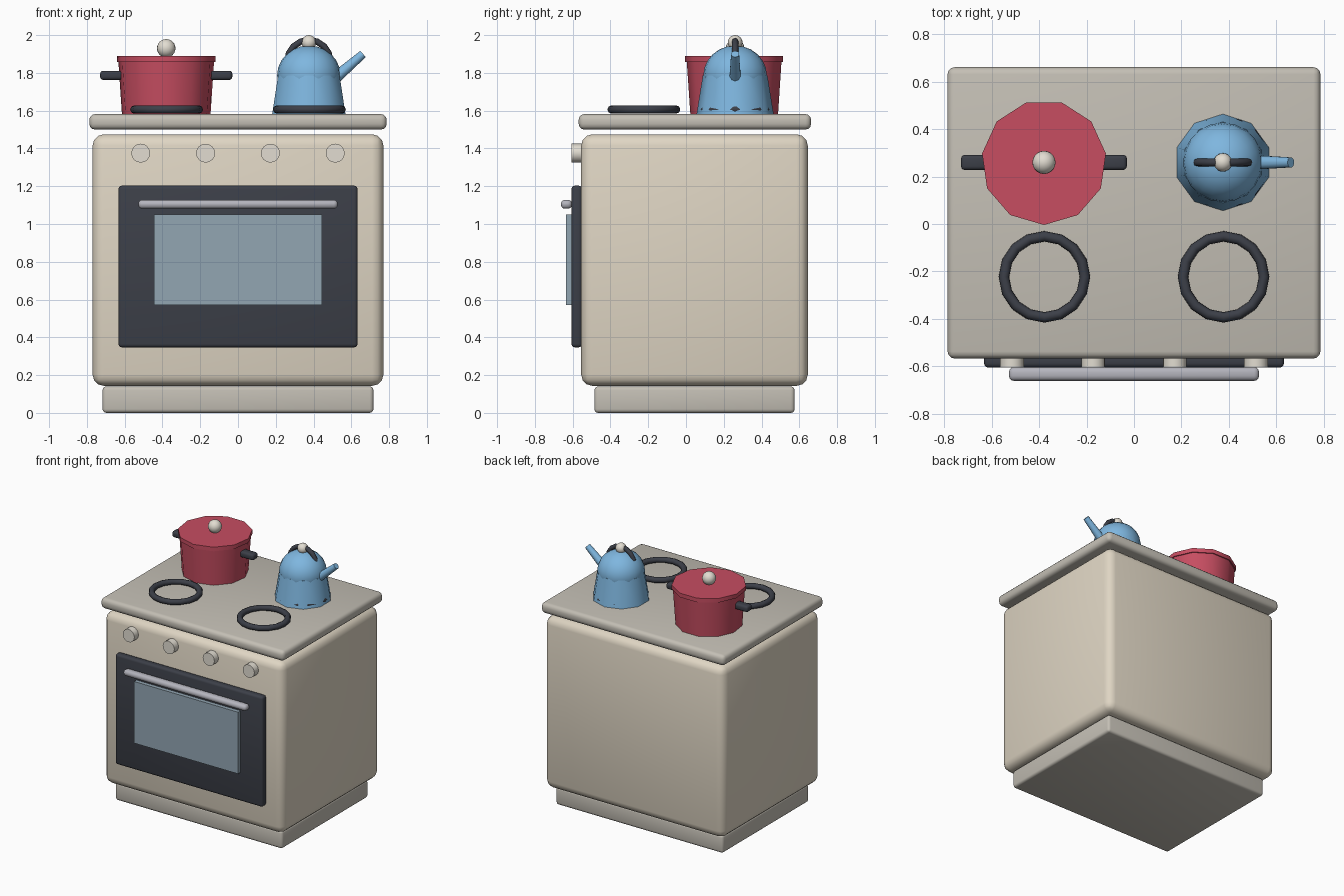
import bpy, math
from mathutils import Vector

if "Cube" in bpy.data.objects:
    bpy.data.objects.remove(bpy.data.objects["Cube"])

def material(name, rgb):
    m = bpy.data.materials.new(name)
    m.diffuse_color = (*rgb, 1)
    m.use_nodes = True
    m.node_tree.nodes["Principled BSDF"].inputs["Base Color"].default_value = m.diffuse_color
    return m

CREAM = material("cream", (0.74, 0.67, 0.55))
STONE = material("warm_grey", (0.55, 0.52, 0.46))
DARK = material("charcoal", (0.045, 0.05, 0.065))
GLASS = material("glass", (0.29, 0.38, 0.45))
STEEL = material("steel", (0.46, 0.46, 0.51))
RED = material("red", (0.57, 0.075, 0.12))
BLUE = material("blue", (0.21, 0.47, 0.74))
IVORY = material("ivory", (0.76, 0.72, 0.64))

def finish(name, mat, smooth=40):
    ob = bpy.context.object
    ob.name = name
    ob.data.materials.append(mat)
    bpy.ops.object.shade_smooth_by_angle(angle=math.radians(smooth))
    return ob

def box(name, mat, x, y, z, bevel=0.0):
    """Box from (min, max) ranges, with rounded edges."""
    bpy.ops.mesh.primitive_cube_add(size=1, location=[(a + b) / 2 for a, b in (x, y, z)])
    ob = bpy.context.object
    ob.scale = [b - a for a, b in (x, y, z)]
    bpy.ops.object.transform_apply(location=False, rotation=False, scale=True)
    if bevel:
        mod = ob.modifiers.new("bevel", "BEVEL")
        mod.width, mod.segments = bevel, 3
        bpy.ops.object.modifier_apply(modifier="bevel")
    return finish(name, mat)

def cone(name, mat, start, end, r1, r2, sides, spin=0.0):
    """Tapered cylinder between two points."""
    a, b = Vector(start), Vector(end)
    d = b - a
    rot = d.to_track_quat("Z", "Y").to_euler() if abs(d.x) + abs(d.y) > 1e-6 else (0, 0, spin)
    bpy.ops.mesh.primitive_cone_add(vertices=sides, radius1=r1, radius2=r2,
                                    depth=d.length, location=(a + b) / 2, rotation=rot)
    return finish(name, mat)

def ball(name, mat, loc, r, zscale=1.0):
    bpy.ops.mesh.primitive_uv_sphere_add(segments=20, ring_count=12, radius=r, location=loc)
    bpy.context.object.scale.z = zscale
    return finish(name, mat)

def ring(name, mat, loc, major, minor, segs, rot=(0, 0, 0)):
    bpy.ops.mesh.primitive_torus_add(location=loc, rotation=rot, major_radius=major,
                                     minor_radius=minor, major_segments=segs, minor_segments=8)
    return finish(name, mat, 60)

# Cabinet
box("plinth", STONE, (-0.717, 0.717), (-0.485, 0.575), (0, 0.14), 0.02)
box("oven_body", CREAM, (-0.77, 0.77), (-0.555, 0.645), (0.143, 1.475), 0.06)
box("cooktop", STONE, (-0.787, 0.787), (-0.568, 0.662), (1.5, 1.582), 0.03)

# Door
box("oven_door", DARK, (-0.633, 0.633), (-0.606, -0.55), (0.347, 1.203), 0.018)
box("door_window", GLASS, (-0.446, 0.446), (-0.636, -0.6), (0.572, 1.05))
box("door_handle", STEEL, (-0.528, 0.528), (-0.662, -0.604), (1.081, 1.128), 0.021)

# Control knobs
for i in range(4):
    x = -0.515 + i * 0.3433
    cone(f"control_knob_{i + 1}", IVORY, (x, -0.54, 1.375), (x, -0.606, 1.375), 0.05, 0.05, 16)

# Burners
for side, x in (("left", -0.378), ("right", 0.378)):
    for row, y in (("front", -0.223), ("rear", 0.26)):
        ring(f"burner_{row}_{side}", DARK, (x, y, 1.606), 0.171, 0.022, 16)

# Pot
px, py = -0.38, 0.26
cone("pot_body", RED, (px, py, 1.582), (px, py, 1.862), 0.237, 0.256, 11, math.pi)
cone("pot_lid", RED, (px, py, 1.858), (px, py, 1.89), 0.264, 0.264, 11, math.pi)
ball("pot_lid_knob", IVORY, (px, py, 1.93), 0.049)
for side, s in (("left", -1), ("right", 1)):
    box(f"pot_handle_{side}", DARK, sorted((px + s * 0.23, px + s * 0.35)),
        (py - 0.032, py + 0.032), (1.763, 1.811), 0.016)

# Kettle
kx, ky = 0.375, 0.26
cone("kettle_body", BLUE, (kx, ky, 1.582), (kx, ky, 1.787), 0.204, 0.171, 10)
ball("kettle_dome", BLUE, (kx, ky, 1.787), 0.168, 0.94)
cone("kettle_spout", BLUE, (0.47, ky, 1.735), (0.662, ky, 1.9), 0.034, 0.022, 10)
ring("kettle_handle", DARK, (kx, ky, 1.86), 0.114, 0.017, 16, (math.pi / 2, 0, 0))
ball("kettle_lid_knob", IVORY, (kx, ky, 1.961), 0.039)
